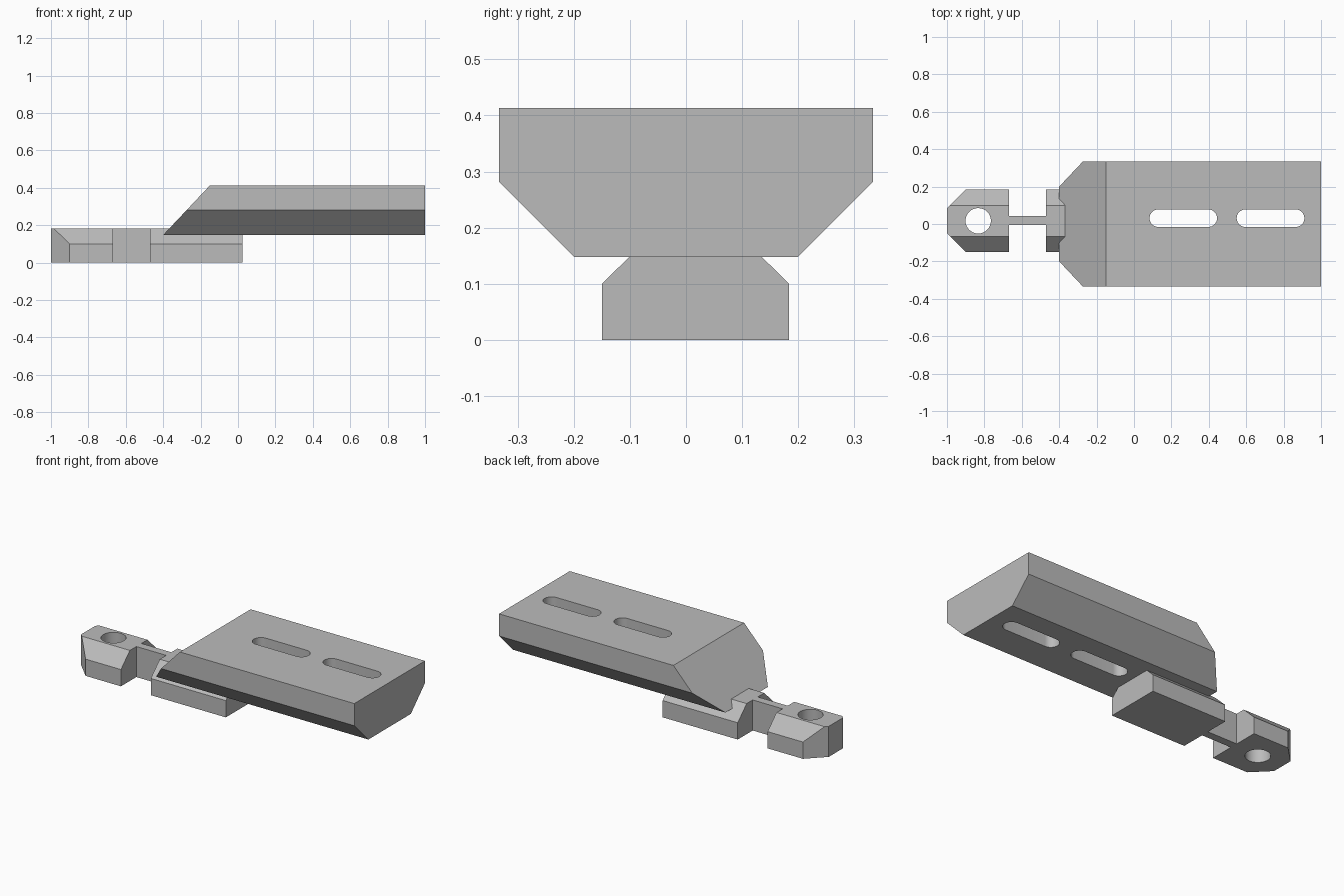
import bpy, bmesh, math
from mathutils import Vector

if "Cube" in bpy.data.objects:
    bpy.data.objects.remove(bpy.data.objects["Cube"], do_unlink=True)

grey = bpy.data.materials.new("plain grey")
grey.use_nodes = True
colour = (0.5, 0.5, 0.5, 1)
grey.diffuse_color = colour
grey.node_tree.nodes["Principled BSDF"].inputs["Base Color"].default_value = colour


def extrude(name, points, direction, cuts=()):
    """Solid from a closed 3D outline, with optional corner cuts (point, normal)."""
    bm = bmesh.new()
    face = bm.faces.new([bm.verts.new(p) for p in points])
    moved = bmesh.ops.extrude_face_region(bm, geom=[face], use_keep_orig=True)["geom"]
    bmesh.ops.translate(bm, vec=direction,
                        verts=[v for v in moved if isinstance(v, bmesh.types.BMVert)])
    for co, normal in cuts:
        bmesh.ops.bisect_plane(bm, geom=bm.verts[:] + bm.edges[:] + bm.faces[:],
                               plane_co=co, plane_no=normal, clear_outer=True)
        bmesh.ops.holes_fill(bm, edges=[e for e in bm.edges if e.is_boundary])
    bmesh.ops.recalc_face_normals(bm, faces=bm.faces)
    mesh = bpy.data.meshes.new(name)
    bm.to_mesh(mesh)
    bm.free()
    mesh.materials.append(grey)
    obj = bpy.data.objects.new(name, mesh)
    bpy.context.collection.objects.link(obj)
    return obj


def select(obj):
    bpy.ops.object.select_all(action="DESELECT")
    obj.select_set(True)
    bpy.context.view_layer.objects.active = obj


def cut_slot(obj, x0, x1, y, radius, steps=16):
    """Cut a vertical round-ended slot; x0 == x1 gives a round hole."""
    outline = []
    for cx, start in ((x1, -math.pi / 2), (x0, math.pi / 2)):
        for i in range(steps + (x0 != x1)):
            a = start + math.pi * i / steps
            outline.append((cx + radius * math.cos(a), y + radius * math.sin(a), -0.5))
    cutter = extrude("slot_cutter", outline, (0, 0, 1.5))
    cutter.hide_render = True
    mod = obj.modifiers.new("slot", "BOOLEAN")
    mod.operation, mod.solver, mod.object = "DIFFERENCE", "EXACT", cutter
    select(obj)
    bpy.ops.object.modifier_apply(modifier=mod.name)
    bpy.data.objects.remove(cutter, do_unlink=True)


def smooth(obj):
    select(obj)
    bpy.ops.object.shade_smooth_by_angle(angle=math.radians(30))


# Upper plate: bevelled underside, sloping nose, two slots
half = [(0.2, 0.148), (0.333, 0.281), (0.333, 0.413)]
section = half + [(-y, z) for y, z in reversed(half)]
plate = extrude("slotted_plate", [(1, y, z) for y, z in section], (-1.4, 0, 0),
                [(Vector((-0.4, 0, 0.148)), Vector((-0.265, 0, 0.25)))])
for x0, x1 in ((0.083, 0.444), (0.549, 0.911)):
    cut_slot(plate, x0 + 0.047, x1 - 0.047, 0.031, 0.047)
smooth(plate)

# Lower bar: chamfered section shared by the head and the foot
MID, TOP = 0.017, 0.182
half = [(0.167, 0), (0.167, 0.1), (0.083, TOP)]
section = [(MID + y, z) for y, z in half] + [(MID - y, z) for y, z in reversed(half)]

foot = extrude("foot_block", [(-0.47, y, z) for y, z in section], (0.495, 0, 0))

head = extrude("pierced_head", [(-1, y, z) for y, z in section], (0.333, 0, 0),
               [(Vector((-0.9, MID + s * 0.167, 0)), Vector((-1, s, 0))) for s in (1, -1)])
cut_slot(head, -0.833, -0.833, MID, 0.068)
smooth(head)

# Thin web joining head and foot
web = [(-0.667, y, z) for y, z in ((-0.005, 0), (0.043, 0), (0.043, TOP), (-0.005, TOP))]
extrude("neck_web", web, (0.197, 0, 0))
